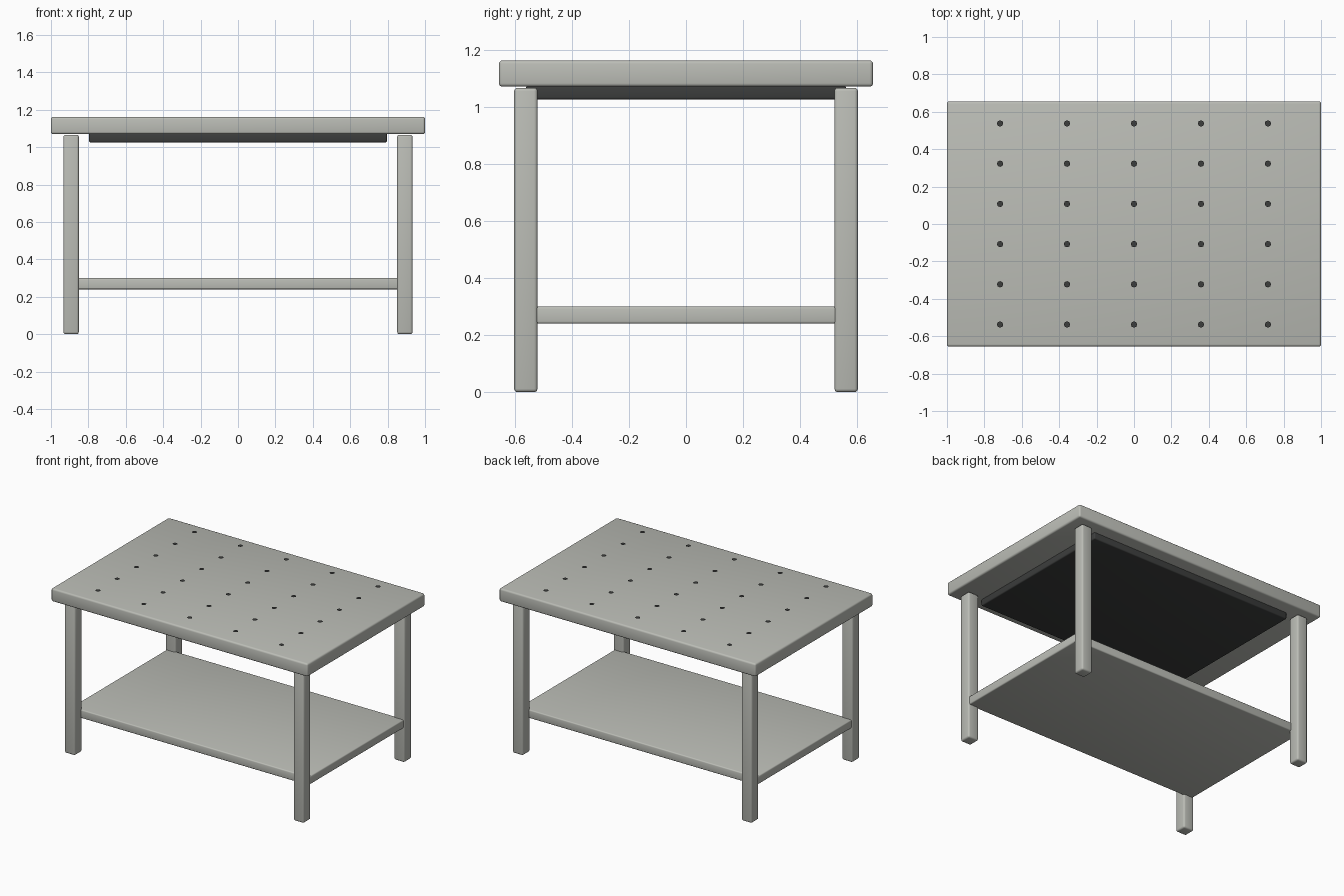
import bpy
import bmesh
from mathutils import Matrix

cube = bpy.data.objects.get("Cube")
if cube:
    bpy.data.objects.remove(cube, do_unlink=True)


def make_material(name, color):
    mat = bpy.data.materials.new(name)
    mat.use_nodes = True
    mat.diffuse_color = color
    mat.node_tree.nodes["Principled BSDF"].inputs["Base Color"].default_value = color
    return mat


metal = make_material("pale grey metal", (0.50, 0.51, 0.47, 1))
dark = make_material("dark grey", (0.045, 0.047, 0.046, 1))


def add_object(name, bm, mat):
    mesh = bpy.data.meshes.new(name)
    bm.to_mesh(mesh)
    bm.free()
    mesh.materials.append(mat)
    obj = bpy.data.objects.new(name, mesh)
    bpy.context.collection.objects.link(obj)
    return obj


def rounded_box(name, half_x, half_y, bottom, top, mat, bevel, center=(0, 0)):
    bm = bmesh.new()
    size = Matrix.Diagonal((2 * half_x, 2 * half_y, top - bottom, 1))
    bmesh.ops.create_cube(bm, size=1, matrix=size)
    obj = add_object(name, bm, mat)
    obj.location = (*center, (bottom + top) / 2)
    mod = obj.modifiers.new("rounded edges", "BEVEL")
    mod.width = bevel
    mod.segments = 3
    bpy.ops.object.select_all(action="DESELECT")
    obj.select_set(True)
    bpy.context.view_layer.objects.active = obj
    bpy.ops.object.modifier_apply(modifier=mod.name)
    bpy.ops.object.shade_smooth_by_angle()
    return obj


# Table top, panel beneath it and lower shelf
rounded_box("table_top", 1.0, 0.655, 1.07, 1.162, metal, 0.012)
rounded_box("under_panel", 0.796, 0.56, 1.025, 1.075, dark, 0.008)
rounded_box("lower_shelf", 0.925, 0.535, 0.24, 0.3, metal, 0.008)

# Four square legs
for end, sx in (("left", 1), ("right", -1)):
    for side, sy in (("front", -1), ("back", 1)):
        rounded_box(f"{side}_{end}_leg", 0.041, 0.041, 0, 1.066, metal, 0.012,
                    (sx * 0.892, sy * 0.561))

# Grid of small flat discs just above the top
bm = bmesh.new()
for col in range(5):
    for row in range(6):
        spot = Matrix.Translation(((col - 2) * 0.358, (row - 2.5) * 0.215, 1.178))
        bmesh.ops.create_circle(bm, cap_ends=True, segments=8, radius=0.017, matrix=spot)
add_object("top_holes", bm, dark)
